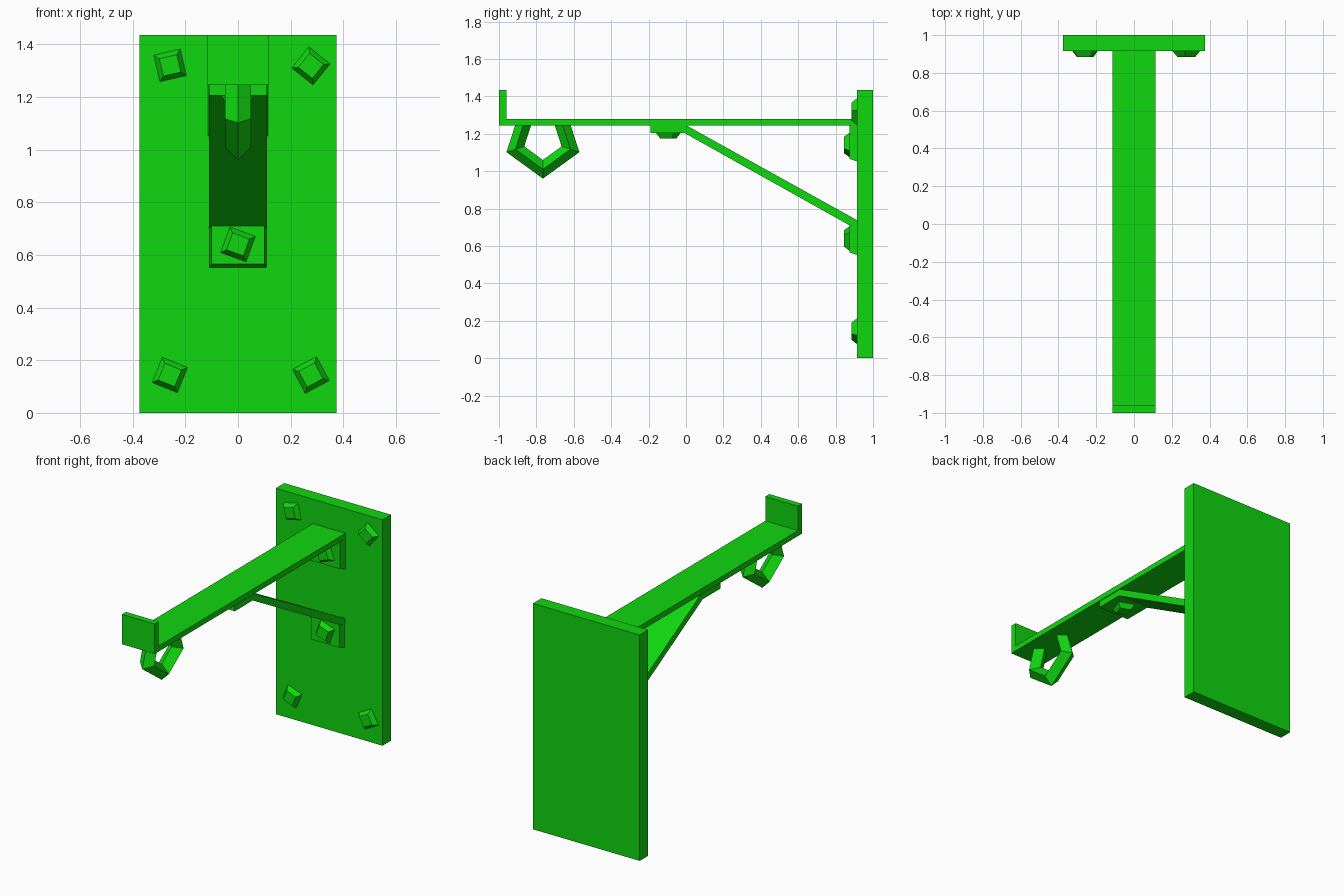
import bpy, bmesh
from math import radians, pi
from mathutils import Matrix, Vector

cube = bpy.data.objects.get("Cube")
if cube:
    bpy.data.objects.remove(cube, do_unlink=True)

GREEN = (0.005, 0.68, 0.005, 1)
paint = bpy.data.materials.new("bright_green")
paint.use_nodes = True
paint.diffuse_color = GREEN
paint.node_tree.nodes["Principled BSDF"].inputs["Base Color"].default_value = GREEN


def finish(name, bm):
    bmesh.ops.recalc_face_normals(bm, faces=bm.faces)
    mesh = bpy.data.meshes.new(name)
    bm.to_mesh(mesh)
    bm.free()
    mesh.materials.append(paint)
    obj = bpy.data.objects.new(name, mesh)
    bpy.context.collection.objects.link(obj)
    return obj


def extrude_profile(name, points, half_width):
    """Extrude a (y, z) outline across x."""
    bm = bmesh.new()
    face = bm.faces.new([bm.verts.new((-half_width, y, z)) for y, z in points])
    out = bmesh.ops.extrude_face_region(bm, geom=[face])
    moved = [v for v in out["geom"] if isinstance(v, bmesh.types.BMVert)]
    bmesh.ops.translate(bm, verts=moved, vec=(2 * half_width, 0, 0))
    return finish(name, bm)


def flange(name, half_width, bottom, top):
    """Mounting foot whose front face is tapered at the sides and bottom."""
    bm = bmesh.new()
    bmesh.ops.create_cube(bm, size=1)
    for v in bm.verts:
        front = v.co.y < 0
        inset = 0.01 if front else 0
        v.co = Vector(((half_width - inset) * (1 if v.co.x > 0 else -1),
                       0.875 if front else 0.92,
                       top if v.co.z > 0 else bottom + 1.5 * inset))
    return finish(name, bm)


def bolt(name, location, angle, facing_down=False):
    """Four-sided tapered bolt head, turned about its own axis."""
    bm = bmesh.new()
    bmesh.ops.create_cone(bm, cap_ends=True, segments=4, radius1=0.073,
                          radius2=0.048, depth=0.03)
    spin = Matrix.Rotation(radians(angle), 4, "Z")
    tilt = Matrix.Rotation(pi if facing_down else pi / 2, 4, "X")
    square = Matrix.Rotation(pi / 4, 4, "Z")
    # Rest the base on the surface and bring the flats parallel to the axes
    bm.transform(Matrix.Translation(location) @ tilt @ spin @ square
                 @ Matrix.Translation((0, 0, 0.015)))
    return finish(name, bm)


# Wall plate
extrude_profile("wall_plate", [(0.915, 0), (1, 0), (1, 1.435), (0.915, 1.435)], 0.375)

# Arm with upturned front lip
extrude_profile("arm", [(-1, 1.245), (0.92, 1.245), (0.92, 1.28), (-0.96, 1.28),
                        (-0.96, 1.435), (-1, 1.435)], 0.115)
flange("arm_flange", 0.115, 1.05, 1.25)

# Diagonal brace with its flat upper foot
extrude_profile("brace", [(-0.19, 1.246), (0, 1.246), (0.92, 0.735), (0.92, 0.70),
                          (0.875, 0.71), (-0.01, 1.205), (-0.19, 1.205)], 0.11)
flange("brace_flange", 0.11, 0.55, 0.72)

# Five-sided hanging ring with a diamond section, cut off inside the arm
bm = bmesh.new()
rings = []
for i in range(5):
    turn = Matrix.Rotation(i * 2 * pi / 5, 4, "X")
    section = [(0, 0, -0.205), (0.05, 0, -0.155), (0, 0, -0.105), (-0.05, 0, -0.155)]
    rings.append([bm.verts.new(Vector((0, -0.765, 1.165)) + turn @ Vector(p))
                  for p in section])
for i in range(5):
    a, b = rings[i], rings[(i + 1) % 5]
    for j in range(4):
        k = (j + 1) % 4
        bm.faces.new((a[j], a[k], b[k], b[j]))
bmesh.ops.bisect_plane(bm, geom=bm.verts[:] + bm.edges[:] + bm.faces[:],
                       plane_co=(0, 0, 1.255), plane_no=(0, 0, 1), clear_outer=True)
bmesh.ops.holes_fill(bm, edges=[e for e in bm.edges if e.is_boundary], sides=0)
finish("hanging_ring", bm)

# Bolts
bolt("plate_bolt_upper_right", (-0.258, 0.915, 1.32), 13)
bolt("plate_bolt_upper_left", (0.277, 0.915, 1.318), 51)
bolt("plate_bolt_lower_right", (-0.259, 0.915, 0.144), -22)
bolt("plate_bolt_lower_left", (0.277, 0.915, 0.144), 28)
bolt("arm_flange_bolt", (0, 0.875, 1.14), 20)
bolt("brace_flange_bolt", (0, 0.875, 0.64), -20)
bolt("brace_foot_bolt", (0, -0.095, 1.205), 20, facing_down=True)
